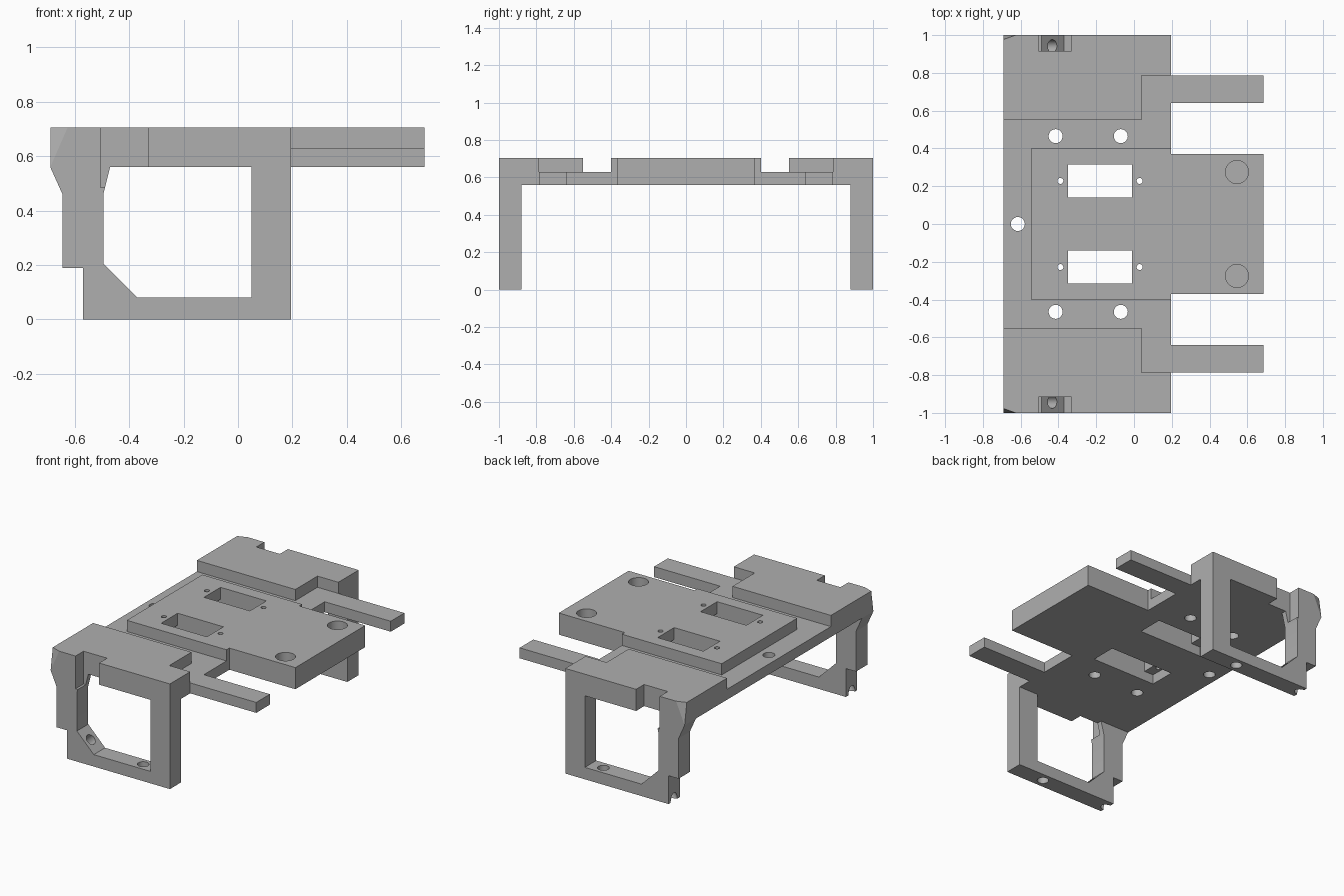
import bpy
import bmesh
from math import pi
from mathutils import Matrix, Vector

if "Cube" in bpy.data.objects:
    bpy.data.objects.remove(bpy.data.objects["Cube"], do_unlink=True)

grey = bpy.data.materials.new("plain_grey")
grey.use_nodes = True
colour = (0.43, 0.43, 0.43, 1)
grey.diffuse_color = colour
grey.node_tree.nodes["Principled BSDF"].inputs["Base Color"].default_value = colour

# Main levels and the width of the body
UNDER, DECK, TOP = 0.56, 0.63, 0.705
BACK, FRONT, TIP = -0.69, 0.195, 0.685


def finish(bm, name):
    bmesh.ops.recalc_face_normals(bm, faces=bm.faces)
    mesh = bpy.data.meshes.new(name)
    bm.to_mesh(mesh)
    bm.free()
    mesh.materials.append(grey)
    obj = bpy.data.objects.new(name, mesh)
    bpy.context.collection.objects.link(obj)
    return obj


def prism(name, points, low, high, axis="z"):
    """Extrude an outline along z, or an x-z outline along y."""
    bm = bmesh.new()
    place = (lambda u, v: (u, v, low)) if axis == "z" else (lambda u, v: (u, low, v))
    face = bm.faces.new([bm.verts.new(place(u, v)) for u, v in points])
    moved = bmesh.ops.extrude_face_region(bm, geom=[face])["geom"]
    step = Vector((0, 0, high - low) if axis == "z" else (0, high - low, 0))
    bmesh.ops.translate(bm, vec=step, verts=[g for g in moved if isinstance(g, bmesh.types.BMVert)])
    return finish(bm, name)


def box(name, x0, x1, y0, y1, z0, z1):
    return prism(name, [(x0, y0), (x1, y0), (x1, y1), (x0, y1)], z0, z1)


def drill(x, y, z, radius, depth, tilt=0):
    bm = bmesh.new()
    spot = Matrix.Translation((x, y, z)) @ Matrix.Rotation(tilt, 4, "Y")
    bmesh.ops.create_cone(bm, cap_ends=True, segments=32, radius1=radius,
                          radius2=radius, depth=depth, matrix=spot)
    return finish(bm, "cutter_hole")


def span(a, b, side):
    return sorted((a * side, b * side))


def corner_cutter(side):
    bm = bmesh.new()
    for x, y, z in ((BACK, 0.975, 0.72), (-0.62, 1, 0.72), (BACK, 1, 0.56), (-0.8, 1.1, 0.72)):
        bm.verts.new((x, y * side, z))
    bmesh.ops.convex_hull(bm, input=bm.verts)
    return finish(bm, "cutter_corner")


# Deck with a wide tongue and two narrow arms; the outline is mirrored in y
half = [(BACK, 1), (FRONT, 1), (FRONT, 0.785), (TIP, 0.785), (TIP, 0.64),
        (FRONT, 0.64), (FRONT, 0.37), (TIP, 0.37)]
deck = prism("base_plate", half + [(x, -y) for x, y in reversed(half)], UNDER, DECK)

# Raised central platform
half = [(-0.545, 0.4), (FRONT, 0.4), (FRONT, 0.37), (TIP, 0.37)]
platform = prism("raised_platform", half + [(x, -y) for x, y in reversed(half)], DECK, TOP)

# End blocks and open side frames
frame_outline = [(BACK, UNDER), (-0.645, 0.46), (-0.645, 0.19), (-0.57, 0.19), (-0.57, 0),
                 (FRONT, 0), (FRONT, UNDER), (0.05, UNDER), (0.05, 0.08), (-0.37, 0.08),
                 (-0.495, 0.205), (-0.495, 0.46), (-0.47, UNDER)]
blocks, frames = [], []
for side, label in ((1, "back"), (-1, "front")):
    outline = [(BACK, 0.55), (0.04, 0.55), (0.04, 0.785), (FRONT, 0.785), (FRONT, 1), (BACK, 1)]
    blocks.append(prism(label + "_end_block", [(x, y * side) for x, y in outline], DECK, TOP))
    frames.append(prism(label + "_side_frame", frame_outline, *span(0.88, 1, side), axis="y"))

# Cutters, each with the parts it passes through
jobs = [(drill(-0.615, 0, DECK, 0.037, 0.4), [deck])]
for i, side in enumerate((1, -1)):
    block, frame = blocks[i], frames[i]
    # Rectangular window with a wider pocket below and two screw holes
    y0, y1 = span(0.14, 0.315, side)
    jobs.append((box("cutter_window", -0.35, -0.01, y0, y1, 0.5, 0.8), [deck, platform]))
    jobs.append((box("cutter_pocket", -0.42, 0.06, y0, y1, 0.5, 0.625), [deck]))
    for x in (-0.39, 0.03):
        jobs.append((drill(x, 0.228 * side, DECK, 0.016, 0.4), [deck, platform]))
    # Mounting holes in the channel and blind round pockets on the tongue
    for x in (-0.415, -0.07):
        jobs.append((drill(x, 0.465 * side, DECK, 0.037, 0.4), [deck]))
    jobs.append((drill(0.545, 0.275 * side, 0.7, 0.061, 0.11), [platform]))
    # Access notch, softened outer corner, and frame screw holes
    y0, y1 = span(0.915, 1.1, side)
    jobs.append((box("cutter_notch", -0.505, -0.33, y0, y1, 0.485, 0.8), [deck, block, frame]))
    jobs.append((corner_cutter(side), [deck, block]))
    jobs.append((drill(-0.045, 0.94 * side, 0.05, 0.036, 0.3), [frame]))
    jobs.append((drill(-0.5, 0.942 * side, 0.075, 0.034, 0.4, pi / 4), [frame]))

for cutter, targets in jobs:
    cutter.hide_render = True
    for part in targets:
        mod = part.modifiers.new("cut", "BOOLEAN")
        mod.operation = "DIFFERENCE"
        mod.solver = "EXACT"
        mod.object = cutter
        bpy.context.view_layer.objects.active = part
        bpy.ops.object.modifier_apply(modifier=mod.name)
    bpy.data.objects.remove(cutter, do_unlink=True)

# Smooth hole walls, crisp edges elsewhere
bpy.ops.object.select_all(action="DESELECT")
for part in [deck, platform] + blocks + frames:
    part.select_set(True)
bpy.context.view_layer.objects.active = deck
bpy.ops.object.shade_smooth_by_angle(angle=pi / 9)
